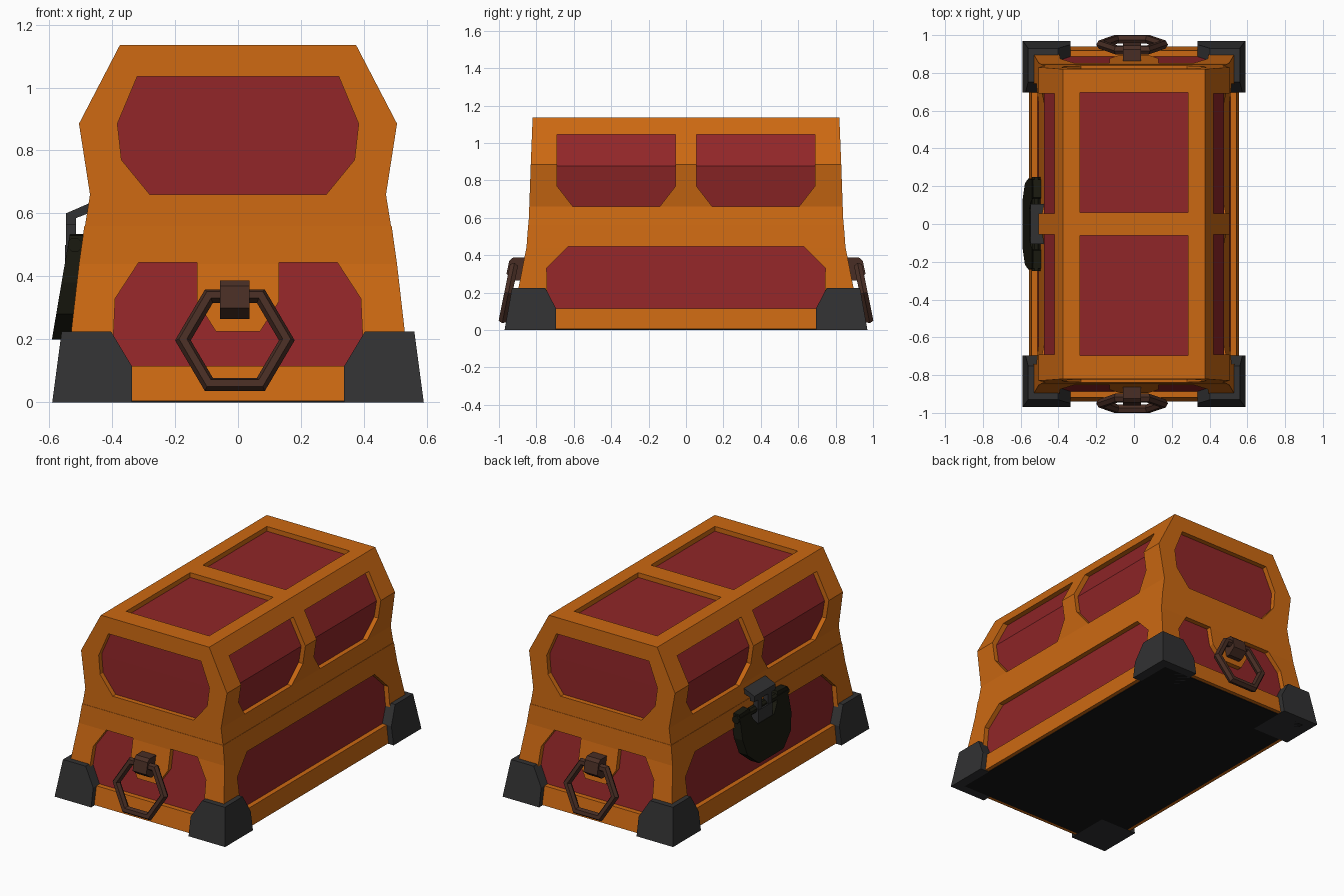
import bpy, bmesh, math
from mathutils import Vector

if "Cube" in bpy.data.objects:
    bpy.data.objects.remove(bpy.data.objects["Cube"])


def mat(name, rgb):
    m = bpy.data.materials.new(name)
    m.diffuse_color = (*rgb, 1)
    m.use_nodes = True
    m.node_tree.nodes["Principled BSDF"].inputs["Base Color"].default_value = m.diffuse_color
    return m


WOOD = mat("orange_wood", (0.60, 0.14, 0.006))
RED = mat("red_panel", (0.28, 0.019, 0.021))
IRON = mat("dark_iron", (0.031, 0.031, 0.032))
BRONZE = mat("brown_metal", (0.065, 0.027, 0.018))
LOCK = mat("lock_metal", (0.010, 0.010, 0.005))
BLACK = mat("black_base", (0.008, 0.008, 0.008))


def finish(bm, name, material=None):
    bmesh.ops.recalc_face_normals(bm, faces=bm.faces[:])
    me = bpy.data.meshes.new(name)
    bm.to_mesh(me)
    bm.free()
    ob = bpy.data.objects.new(name, me)
    if material:
        me.materials.append(material)
    bpy.context.collection.objects.link(ob)
    return ob


def loft(rings):
    """Closed solid through centred rectangles (half x, half y, z)."""
    bm = bmesh.new()
    loops = [[bm.verts.new((sx * hx, sy * hy, z)) for sx, sy in ((-1, -1), (1, -1), (1, 1), (-1, 1))]
             for hx, hy, z in rings]
    for a, b in zip(loops, loops[1:]):
        for i in range(4):
            j = (i + 1) % 4
            bm.faces.new((a[i], a[j], b[j], b[i]))
    bm.faces.new(loops[0])
    bm.faces.new(loops[-1])
    return bm


def prism(bm, pts, axis, a, b):
    """Extrude a 2D outline along an axis from a to b."""
    def at(p, d):
        v = list(p)
        v.insert(axis, d)
        return bm.verts.new(v)
    lo, hi = [at(p, a) for p in pts], [at(p, b) for p in pts]
    n = len(pts)
    bm.faces.new(lo)
    bm.faces.new(hi)
    for i in range(n):
        j = (i + 1) % n
        bm.faces.new((lo[i], lo[j], hi[j], hi[i]))


def both(bm, pts, axis, a, b):
    prism(bm, pts, axis, a, b)
    prism(bm, pts, axis, -a, -b)


def sym(half):
    """Mirror a half outline about its first coordinate."""
    return half + [(-u, v) for u, v in reversed(half)]


def flip(pts):
    return [(-u, v) for u, v in pts]


def cut(ob, bm):
    cutter = finish(bm, "panel_cutter")
    cutter.hide_render = True
    mod = ob.modifiers.new("panels", 'BOOLEAN')
    mod.operation, mod.solver, mod.object = 'DIFFERENCE', 'EXACT', cutter
    dg = bpy.context.evaluated_depsgraph_get()
    me = bpy.data.meshes.new_from_object(ob.evaluated_get(dg))
    ob.modifiers.clear()
    ob.data = me
    bpy.data.objects.remove(cutter)


# wooden body frame with recessed panel openings
body = finish(loft([(.555, .94, .004), (.505, .853, .44), (.488, .844, .56)]), "body_frame", WOOD)
bm = bmesh.new()
both(bm, sym([(.07, .225), (.13, .32), (.13, .445), (.315, .445), (.39, .33), (.40, .115)]), 1, .78, 1.2)
both(bm, sym([(.74, .115), (.745, .33), (.63, .445)]), 0, .42, .9)
cut(body, bm)
finish(loft([(.523, .905, .02), (.474, .822, .44), (.46, .815, .52)]), "body_red_panels", RED)

# wooden lid frame with recessed panel openings
lid = finish(loft([(.486, .842, .56), (.47, .838, .66), (.505, .83, .885), (.375, .82, 1.135)]), "lid_frame", WOOD)
bm = bmesh.new()
both(bm, sym([(.28, .66), (.37, .77), (.383, .885), (.32, 1.035)]), 1, .775, 1.1)
side = [(.055, 1.045), (.69, 1.045), (.69, .77), (.605, .66), (.14, .66), (.055, .77)]
for outline in (side, flip(side)):
    both(bm, outline, 0, .37, .8)
top = [(-.287, .062), (.287, .062), (.287, .695), (-.287, .695)]
for s in (1, -1):
    prism(bm, [(x, s * y) for x, y in top], 2, 1.075, 1.3)
cut(lid, bm)
finish(loft([(.446, .81, .60), (.44, .808, .66), (.476, .80, .876), (.357, .79, 1.105)]), "lid_red_panels", RED)

# black underside
finish(loft([(.53, .915, 0), (.53, .915, .015)]), "base_plate", BLACK)

# four iron corner guards: a clipped shell mirrored around
bm = loft([(.59, .97, 0), (.56, .93, .225)])
for co, no in (((.337, 0, 0), (-1, 0, 0)), ((0, .695, 0), (0, -1, 0)),
               ((.337, 0, .115), (-.105, 0, .063)), ((0, .695, .115), (0, -.105, .055))):
    geom = bm.verts[:] + bm.edges[:] + bm.faces[:]
    # keep the side facing the chest corner
    res = bmesh.ops.bisect_plane(bm, geom=geom, dist=1e-6, plane_co=co,
                                 plane_no=Vector(no).normalized(), clear_outer=True)
    edges = [e for e in res["geom_cut"] if isinstance(e, bmesh.types.BMEdge)]
    bmesh.ops.edgeloop_fill(bm, edges=edges)
corner = finish(bm, "corner_guards", IRON)
mod = corner.modifiers.new("mirror", 'MIRROR')
mod.use_axis = (True, True, False)
mod.use_mirror_merge = False

# hexagonal ring handles with their mounts
for s, word in ((-1, "front"), (1, "back")):
    bpy.ops.mesh.primitive_torus_add(major_segments=6, minor_segments=6, major_radius=.165,
                                     minor_radius=.025, location=(-.01, s * .95, .197),
                                     rotation=(math.radians(90 + s * 11.5), 0, 0))
    ring = bpy.context.object
    ring.name = word + "_ring_handle"
    ring.data.materials.append(BRONZE)
    bm = bmesh.new()
    prof = [(.84, .265), (.915, .265), (.96, .30), (.945, .37), (.925, .387), (.84, .387)]
    prism(bm, [(s * y, z) for y, z in prof], 0, -.057, .037)
    finish(bm, word + "_ring_mount", BRONZE)

# lock plate leaning on the left side, notched for the hasp
bm = bmesh.new()
prism(bm, sym([(.12, .2), (.215, .28), (.24, .38), (.235, .53), (.14, .535), (.12, .47), (.08, .42)]), 0, 0, .06)
for v in bm.verts:
    v.co.x = -(.565 - .17 * v.co.z + v.co.x)
finish(bm, "lock_plate", LOCK)

# lock pin
bm = bmesh.new()
prism(bm, [(-.518 + .024 * math.cos(math.pi * (i + .5) / 4), .5 + .024 * math.sin(math.pi * (i + .5) / 4))
           for i in range(8)], 1, -.25, .25)
finish(bm, "lock_pin", LOCK)

# hasp: bent top tab, two legs and a cross bar
bm = bmesh.new()
prism(bm, [(-.45, .642), (-.547, .60), (-.547, .565), (-.515, .565), (-.515, .585), (-.45, .61)], 1, -.105, .105)
for s in (1, -1):
    prism(bm, [(s * .03, .43), (s * .07, .43), (s * .07, .58), (s * .03, .58)], 0, -.547, -.515)
prism(bm, [(-.07, .41), (.07, .41), (.07, .50), (-.07, .50)], 0, -.55, -.50)
finish(bm, "lock_hasp", IRON)
